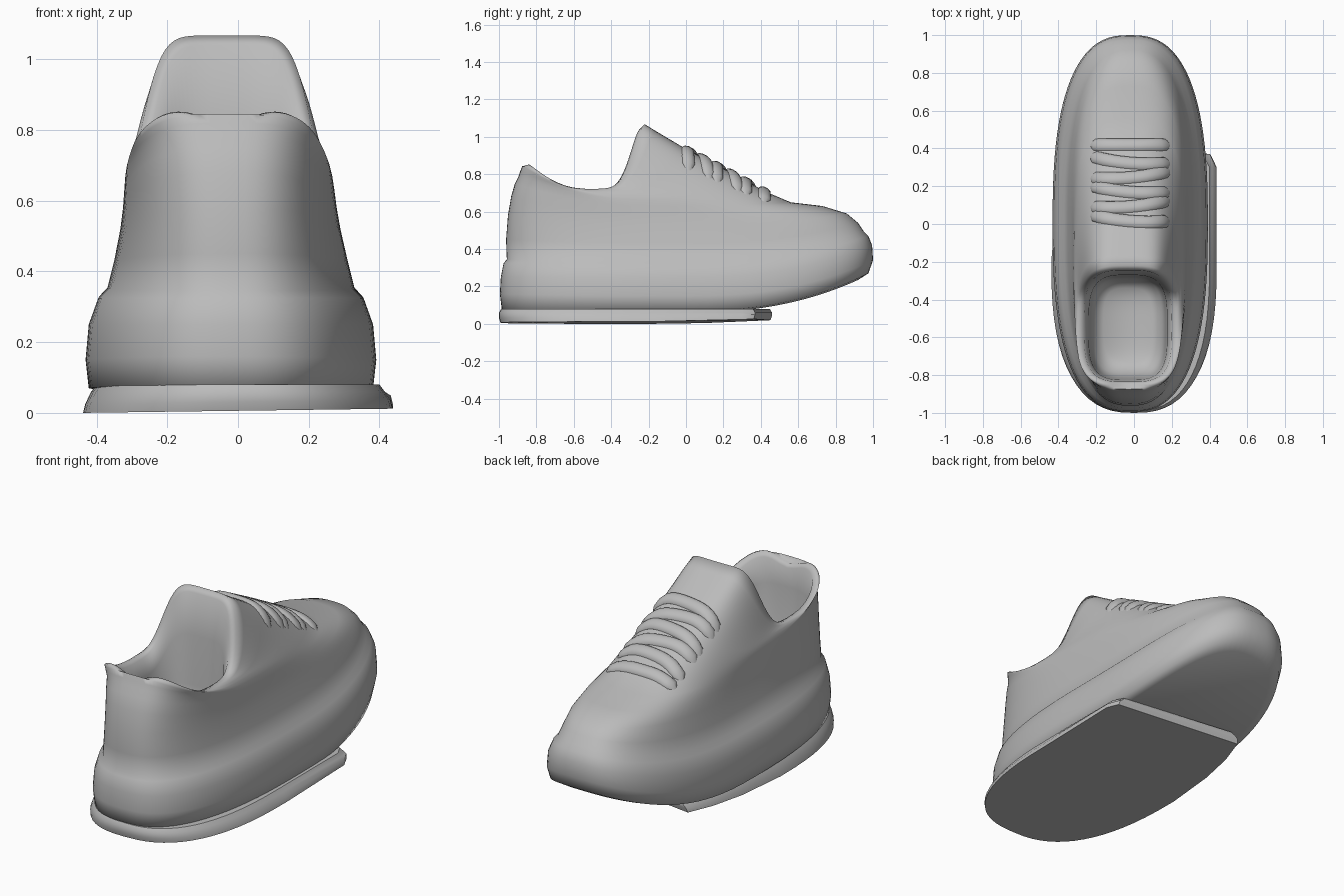
import bpy, bmesh, math
from mathutils import Vector
from mathutils.bvhtree import BVHTree

if "Cube" in bpy.data.objects:
    bpy.data.objects.remove(bpy.data.objects["Cube"])

grey = bpy.data.materials.new("plain grey")
grey.diffuse_color = (0.5, 0.5, 0.5, 1)
grey.use_nodes = True
grey.node_tree.nodes["Principled BSDF"].inputs["Base Color"].default_value = grey.diffuse_color
XC = -0.02   # sideways centre of the shoe
SEG = 96


def finish(name, bm, angle):
    bmesh.ops.recalc_face_normals(bm, faces=bm.faces)
    me = bpy.data.meshes.new(name)
    bm.to_mesh(me)
    me.materials.append(grey)
    ob = bpy.data.objects.new(name, me)
    bpy.context.collection.objects.link(ob)
    bpy.ops.object.select_all(action='DESELECT')
    ob.select_set(True)
    bpy.context.view_layer.objects.active = ob
    bpy.ops.object.shade_smooth_by_angle(angle=math.radians(angle))
    return ob


def power(v, e):
    return math.copysign(abs(v) ** e, v)


def loft(bm, rings):
    loops = [[bm.verts.new(p) for p in r] for r in rings]
    for a, b in zip(loops, loops[1:]):
        for i in range(len(a)):
            j = (i + 1) % len(a)
            bm.faces.new((a[i], a[j], b[j], b[i]))
    return loops


def strip_cap(bm, loop):
    # join mirrored points across the ring, which starts at the toe tip
    n = len(loop)
    for i in range(n // 2):
        quad = [loop[i], loop[i + 1], loop[(n - i - 1) % n], loop[(n - i) % n]]
        bm.faces.new(list(dict.fromkeys(quad)))


# Shoe body, from the underside up to the collar and down inside:
# heel y, toe y, half width, heel z, middle z, toe z
RINGS = [
    (-.94, .92, .36, .06, .06, .235), (-.985, .975, .402, .08, .07, .27),
    (-.995, 1.0, .411, .16, .15, .34), (-.99, .995, .402, .25, .25, .42),
    (-.975, .975, .375, .325, .325, .47), (-.958, .95, .35, .345, .35, .495),
    (-.962, .92, .33, .45, .43, .54), (-.952, .86, .311, .58, .52, .59),
    (-.935, .73, .302, .68, .58, .63), (-.915, .56, .297, .75, .63, .65),
    (-.895, .43, .293, .79, .665, .705), (-.885, .2, .288, .82, .69, .83),
    (-.875, 0, .282, .845, .705, .935), (-.865, -.16, .275, .865, .717, 1.03),
    (-.85, -.22, .262, .868, .722, 1.067), (-.835, -.245, .232, .848, .712, 1.04),
    (-.825, -.27, .208, .7, .62, .82), (-.815, -.28, .198, .5, .48, .55),
    (-.79, -.29, .18, .39, .38, .4), (-.73, -.34, .13, .34, .34, .34)]


def body_ring(k):
    yb, yf, w, zb, zm, zf = RINGS[k]
    t = min(1, max(0, (k - 6) / 8))
    top = max(0, 2 * t - 1)
    mid, half = (yb + yf) / 2, (yf - yb) / 2
    pts = []
    for i in range(SEG):
        a = math.tau * i / SEG
        s, c = math.sin(a), math.cos(a)
        n = 2.6 + 0.8 * t if c > 0 else 2.6 + 0.9 * t
        x, u = w * power(s, 2 / n), power(c, 2 / n)
        if u > 0:
            rise = 1 - (1 - min(1, u) ** (2.4 + 2.6 * top)) ** (1 + top)
            z = zm + (zf - zm) * rise
        else:
            z = zm + (zb - zm) * abs(u) ** 2
            if 13 <= k <= 15:   # small notch in the heel collar
                z -= 0.05 * math.exp(-(x / 0.1) ** 2) * min(1, max(0, -2 * u - 0.8))
        pts.append((x + XC - 0.012 * t, mid + half * u, z))
    return pts


bm = bmesh.new()
loops = loft(bm, [body_ring(k) for k in range(len(RINGS))])
strip_cap(bm, loops[0])
strip_cap(bm, loops[-1])
bmesh.ops.recalc_face_normals(bm, faces=bm.faces)
surface = BVHTree.FromBMesh(bm)
finish("shoe_body", bm, 85)


# Short outsole plate that ends in a slanted front edge
def plate_ring(w, z, inset):
    pts = []
    for i in range(33):
        a = math.pi * i / 32
        pts.append((w * power(math.cos(a), 0.78),
                    -0.2 - (0.8 - inset) * power(math.sin(a), 0.78)))
    pts += [(-w + .025, .1), (-w + .06, .3), (-w + .11, .46 - inset),
            (w - .03, .37 - inset), (w, .3)]
    # the underside tilts slightly up to the right and the front
    tilt = 1 if z < 0.03 else 0
    return [(x, y, z + tilt * (0.006 + 0.0135 * x + max(0, y) * 0.04)) for x, y in pts]


bm = bmesh.new()
loops = loft(bm, [plate_ring(.438, 0, .008), plate_ring(.432, .025, 0),
                  plate_ring(.415, .06, 0), plate_ring(.40, .08, .012)])
bm.faces.new(loops[0])
bm.faces.new(loops[-1])
finish("outsole", bm, 40)


def drape(x, y, lift):
    hit, normal, _, _ = surface.ray_cast(Vector((x, y, 3)), Vector((0, 0, -1)))
    return hit + normal * lift, normal


def band(name, path, width, thick):
    # flattened tube that lies on the upper and sinks in at its ends
    last = len(path) - 1
    pts = [drape(x, y, 0.002 - 0.012 * abs(2 * i / last - 1) ** 4)
           for i, (x, y) in enumerate(path)]
    rings = []
    for i, (p, n) in enumerate(pts):
        d = pts[min(i + 1, last)][0] - pts[max(i - 1, 0)][0]
        side = d.cross(n).normalized()
        fade = 0.4 if i in (0, last) else 1
        rings.append([p + side * width * fade * math.cos(math.tau * j / 10)
                      + n * thick * fade * math.sin(math.tau * j / 10) for j in range(10)])
    bm = bmesh.new()
    loops = loft(bm, rings)
    bm.faces.new(loops[0])
    bm.faces.new(loops[-1])
    finish(name, bm, 60)


# Laces: one straight bar at the toe end, then slanted bowed rows
STEPS = [i / 16 * 2 - 1 for i in range(17)]
for row in range(6):
    y0 = 0.41 - row * 0.077
    slant = 0 if row == 0 else 0.018 * (-1) ** row
    bow = 0.0 if row == 0 else 0.02
    band(f"lace_{row + 1}", [(XC + 0.215 * s, y0 + slant * s - bow * (1 - s * s) + 0.01)
                             for s in STEPS], 0.036, 0.019)
